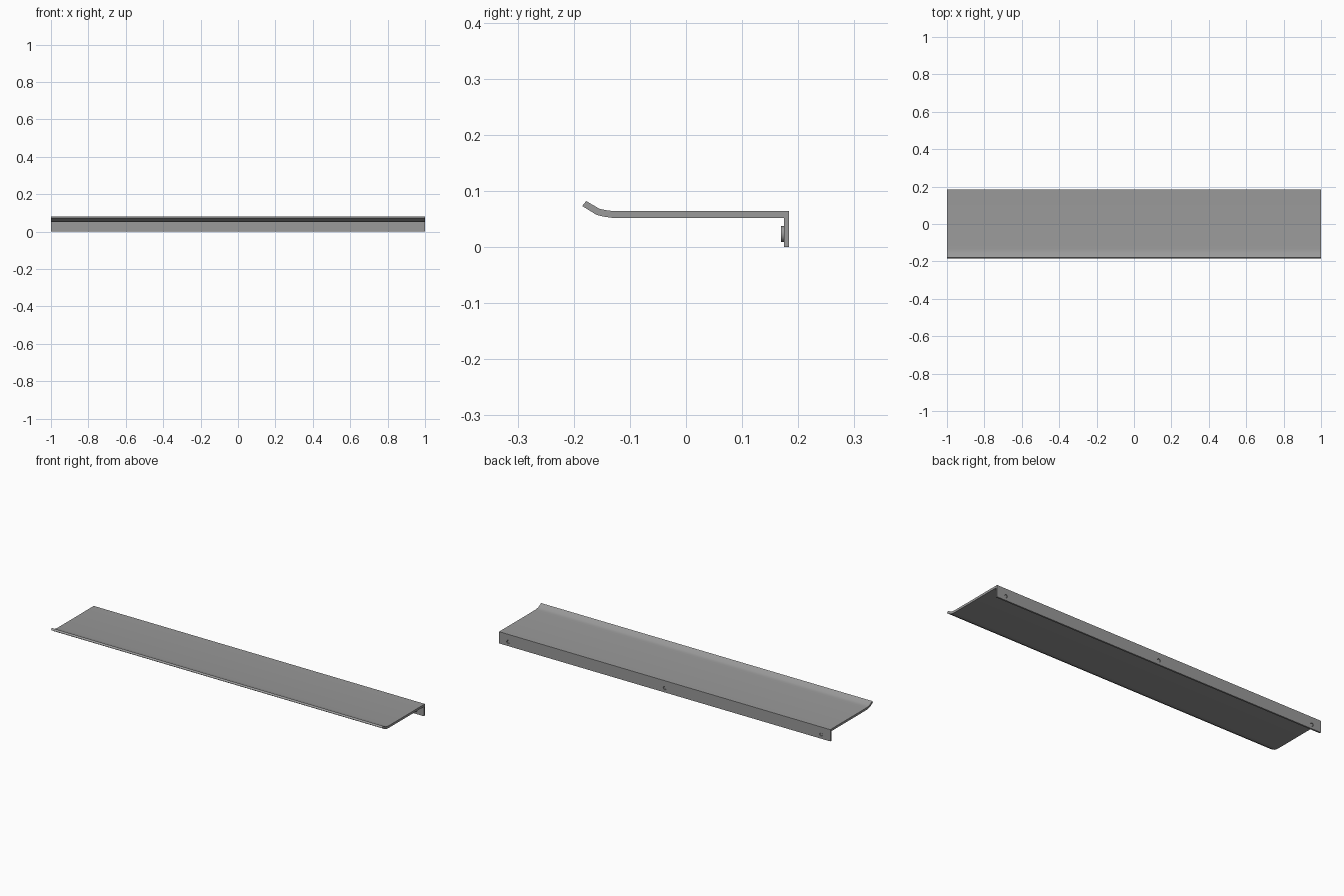
import bpy, bmesh, math
from mathutils import Matrix

cube = bpy.data.objects.get("Cube")
if cube:
    bpy.data.objects.remove(cube, do_unlink=True)

grey = bpy.data.materials.new("satin grey metal")
grey.use_nodes = True
colour = (0.32, 0.32, 0.32, 1)
grey.diffuse_color = colour
grey.node_tree.nodes["Principled BSDF"].inputs["Base Color"].default_value = colour


def finish(name, bm):
    bmesh.ops.recalc_face_normals(bm, faces=bm.faces)
    mesh = bpy.data.meshes.new(name)
    bm.to_mesh(mesh)
    bm.free()
    mesh.materials.append(grey)
    obj = bpy.data.objects.new(name, mesh)
    bpy.context.collection.objects.link(obj)
    return obj


def smooth(obj):
    bpy.ops.object.select_all(action='DESELECT')
    obj.select_set(True)
    bpy.context.view_layer.objects.active = obj
    bpy.ops.object.shade_smooth_by_angle(angle=math.radians(35))


def cylinder(name, x, y0, y1, radius):
    """Round part running along y."""
    bm = bmesh.new()
    place = Matrix.Translation((x, (y0 + y1) / 2, 0.023)) @ Matrix.Rotation(math.pi / 2, 4, 'X')
    bmesh.ops.create_cone(bm, cap_ends=True, segments=24, radius1=radius,
                          radius2=radius, depth=y1 - y0, matrix=place)
    return finish(name, bm)


# Shelf sheet: back flange, flat plate and upturned front lip in one section
section = [(0.184, 0), (0.184, 0.064), (-0.13, 0.064), (-0.142, 0.0655),
           (-0.154, 0.068), (-0.178, 0.082), (-0.185, 0.073), (-0.159, 0.057),
           (-0.146, 0.054), (-0.132, 0.052), (0.175, 0.052), (0.175, 0)]
bm = bmesh.new()
face = bm.faces.new([bm.verts.new((-1, y, z)) for y, z in section])
ends = bmesh.ops.extrude_face_region(bm, geom=[face])["geom"]
bmesh.ops.translate(bm, vec=(2, 0, 0),
                    verts=[v for v in ends if isinstance(v, bmesh.types.BMVert)])
shelf = finish("shelf_sheet", bm)

# Mounting screws set in holes through the flange
for label, x in (("right", -0.945), ("middle", 0), ("left", 0.945)):
    cutter = cylinder(f"{label}_hole_cutter", x, 0.17, 0.19, 0.009)
    cutter.hide_render = True
    cutter.hide_set(True)
    cut = shelf.modifiers.new(f"{label} hole", 'BOOLEAN')
    cut.operation = 'DIFFERENCE'
    cut.solver = 'EXACT'
    cut.object = cutter
    head = cylinder(f"{label}_screw_head", x, 0.169, 0.175, 0.014)
    shank = cylinder(f"{label}_screw_shank", x, 0.174, 0.182, 0.007)
    smooth(head)
    smooth(shank)

smooth(shelf)
